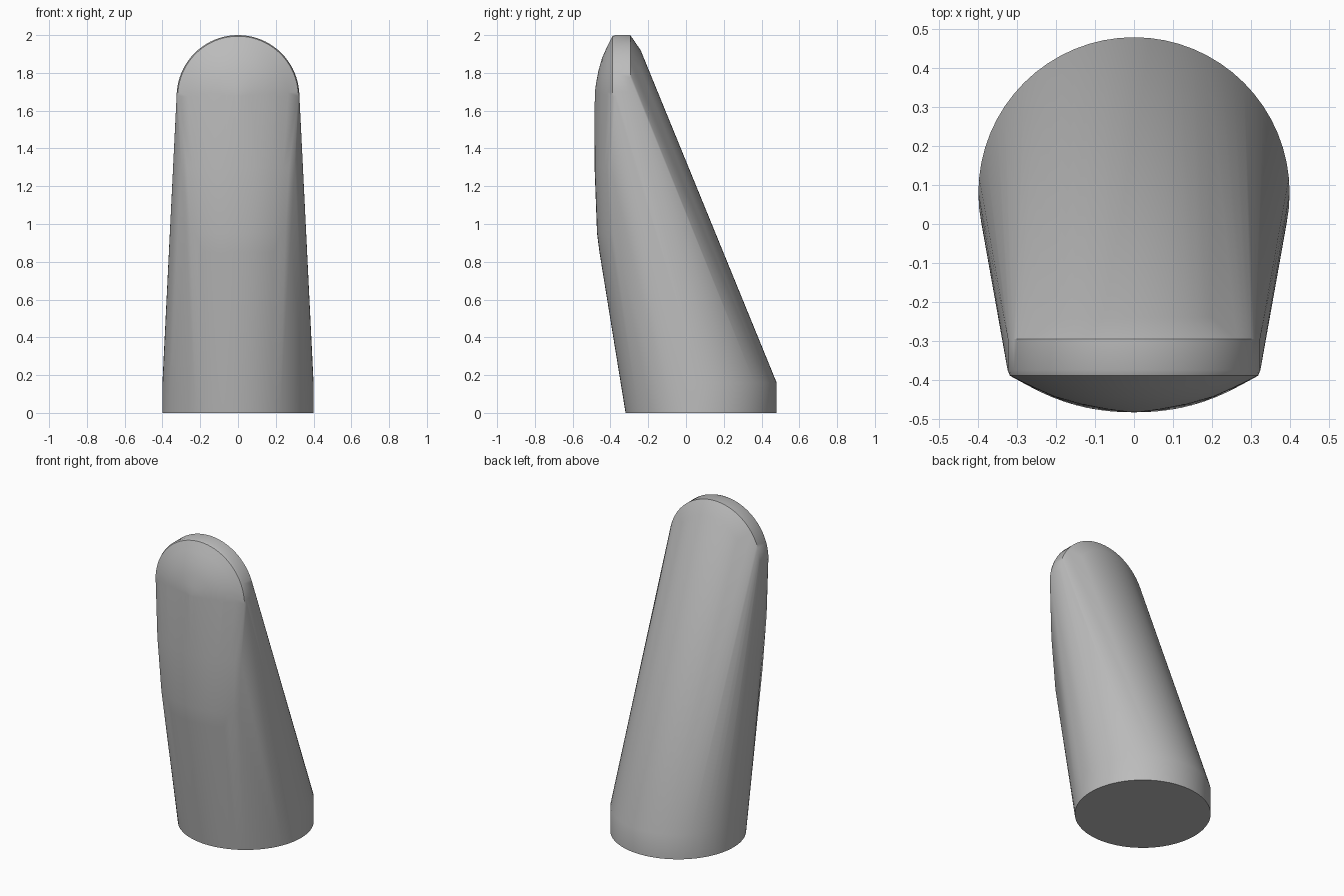
import bpy
import bmesh
import math

cube = bpy.data.objects.get("Cube")
if cube:
    bpy.data.objects.remove(cube, do_unlink=True)

TOP_R, TOP_Z = 0.325, 1.675


def circle(radius, cy, z, n=64):
    return [(radius * math.cos(math.tau * i / n),
             cy + radius * math.sin(math.tau * i / n), z) for i in range(n)]


def arch(y, inset, n=40):
    """Half circle in the xz plane, shrunk by inset."""
    r = TOP_R - inset
    return [(r * math.cos(math.pi * i / n), y, TOP_Z + r * math.sin(math.pi * i / n))
            for i in range(n + 1)]


# Round foot
points = circle(0.4, 0.08, 0) + circle(0.4, 0.08, 0.16)

# Rounded tip: back slope, flat rim, then the domed front pad
for y, inset in [(-0.24, 0.08), (-0.295, 0), (-0.375, 0), (-0.39, 0.006),
                 (-0.417, 0.06), (-0.444, 0.12), (-0.464, 0.19),
                 (-0.477, 0.26), (-0.483, 0.31)]:
    points += arch(y, inset)

# Lower part of the front pad, a shallow bow across the width
for z, half_width, front in [(1.3, 0.3, -0.484), (0.95, 0.28, -0.471), (0.85, 0.27, -0.458)]:
    for i in range(-10, 11):
        t = i / 10
        points.append((half_width * t, front + 0.085 * abs(t) ** 2.2, z))

# Skin stretched over all the sections
bm = bmesh.new()
for p in points:
    bm.verts.new(p)
hull = bmesh.ops.convex_hull(bm, input=bm.verts[:])
unused = {v for v in hull["geom_interior"] + hull["geom_unused"]
          if isinstance(v, bmesh.types.BMVert) and v.is_valid}
bmesh.ops.delete(bm, geom=list(unused), context="VERTS")
bmesh.ops.dissolve_limit(bm, angle_limit=math.radians(0.3),
                         verts=bm.verts[:], edges=bm.edges[:])
bmesh.ops.recalc_face_normals(bm, faces=bm.faces[:])
mesh = bpy.data.meshes.new("tapered_body")
bm.to_mesh(mesh)
bm.free()

body = bpy.data.objects.new("tapered_body", mesh)
bpy.context.collection.objects.link(body)

# Plain grey finish
grey = bpy.data.materials.new("plain_grey")
grey.use_nodes = True
color = (0.5, 0.5, 0.5, 1)
grey.diffuse_color = color
grey.node_tree.nodes["Principled BSDF"].inputs["Base Color"].default_value = color
mesh.materials.append(grey)

bpy.ops.object.select_all(action="DESELECT")
body.select_set(True)
bpy.context.view_layer.objects.active = body
bpy.ops.object.shade_smooth_by_angle(angle=math.radians(40))
